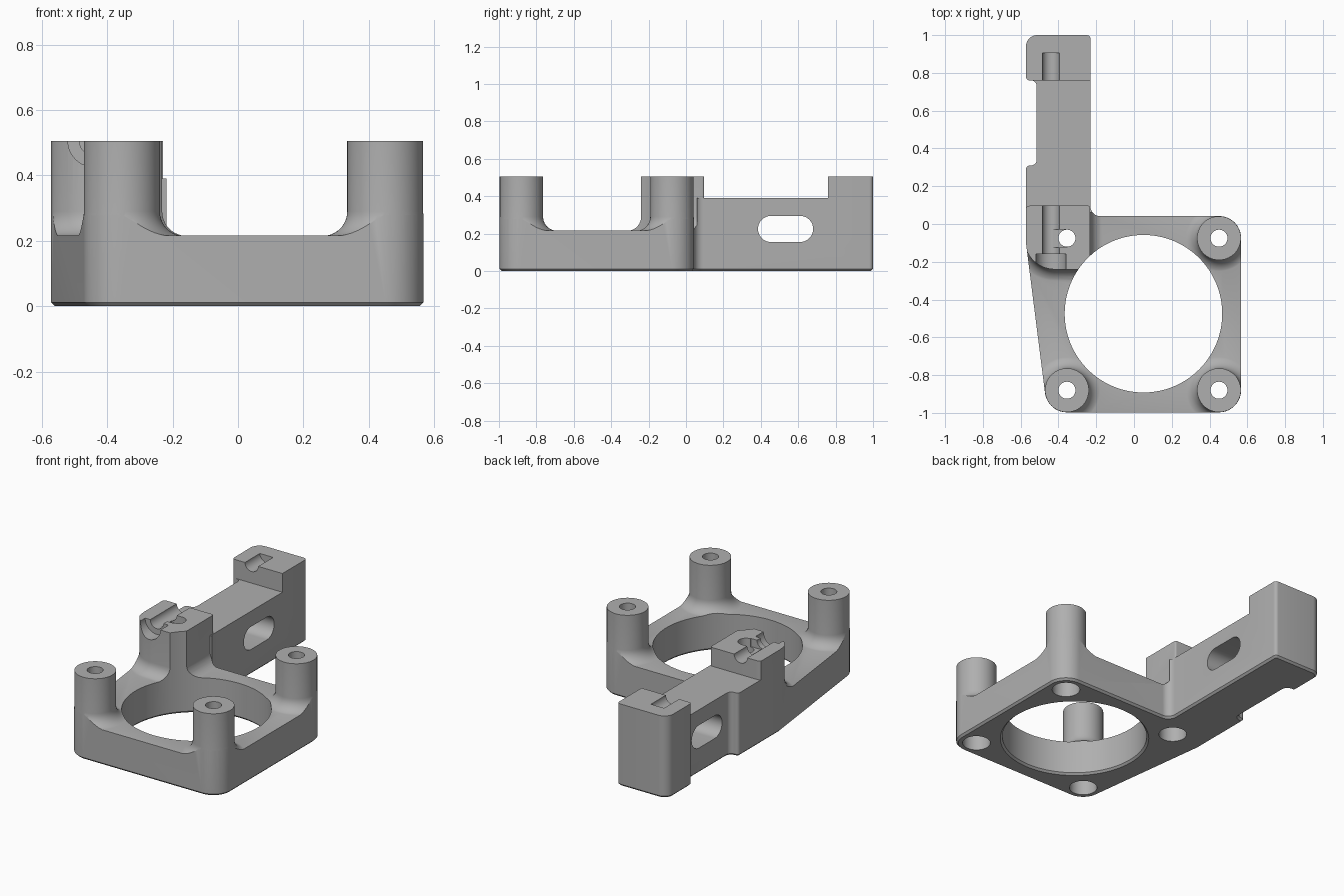
import bpy, bmesh
from math import sin, cos, pi, radians
from mathutils import Vector

cube = bpy.data.objects.get("Cube")
if cube:
    bpy.data.objects.remove(cube, do_unlink=True)

grey = bpy.data.materials.new("plain_grey")
grey.use_nodes = True
GREY = (0.43, 0.43, 0.43, 1)
grey.diffuse_color = GREY
grey.node_tree.nodes["Principled BSDF"].inputs["Base Color"].default_value = GREY


def arc(x, y, r, a0, a1, n=10):
    angles = [radians(a0 + (a1 - a0) * i / n) for i in range(n + 1)]
    return [Vector((x + r * cos(a), y + r * sin(a))) for a in angles]


def circle(x, y, r, n=64):
    return arc(x, y, r, 0, 360, n)[:-1]


def rect(x0, y0, x1, y1):
    return [Vector(p) for p in ((x0, y0), (x1, y0), (x1, y1), (x0, y1))]


def offset(points, d):
    """Move a counter-clockwise outline outward by d."""
    out = []
    for i, p in enumerate(points):
        e1 = (p - points[i - 1]).normalized()
        e2 = (points[(i + 1) % len(points)] - p).normalized()
        n1, n2 = Vector((e1.y, -e1.x)), Vector((e2.y, -e2.x))
        out.append(p + (n1 + n2) * (d / (1 + n1.dot(n2))))
    return out


def loft(name, outline, levels, axis="z"):
    """Stack copies of an outline at (height, outward offset) levels."""
    bm = bmesh.new()
    turn = {"z": lambda a, b, c: (a, b, c),
            "x": lambda a, b, c: (c, a, b),
            "y": lambda a, b, c: (b, c, a)}[axis]
    rings = [[bm.verts.new(turn(p.x, p.y, h)) for p in offset(outline, d)]
             for h, d in levels]
    n = len(outline)
    for low, high in zip(rings, rings[1:]):
        for i in range(n):
            j = (i + 1) % n
            bm.faces.new((low[i], low[j], high[j], high[i]))
    bm.faces.new(rings[0][::-1])
    bm.faces.new(rings[-1])
    mesh = bpy.data.meshes.new(name)
    bm.to_mesh(mesh)
    bm.free()
    mesh.materials.append(grey)
    ob = bpy.data.objects.new(name, mesh)
    bpy.context.collection.objects.link(ob)
    return ob


def combine(target, other, operation):
    mod = target.modifiers.new(operation, "BOOLEAN")
    mod.operation, mod.solver, mod.object = operation, "EXACT", other
    bpy.context.view_layer.objects.active = target
    bpy.ops.object.modifier_apply(modifier=mod.name)
    bpy.data.objects.remove(other, do_unlink=True)


TOP, PLATE, ARM, FLARE = 0.505, 0.217, 0.39, 0.075
BELOW, ABOVE = -0.1, 0.7
LEFT, RIGHT, FRONT, BACK = -0.355, 0.45, -0.88, -0.075   # post centres

# Plate level, with the arm and its far pad raised above it
body = loft("fan_bracket", rect(-0.8, -1.2, 0.8, 1.2), [(BELOW, 0), (PLATE, 0)])
combine(body, loft("arm", rect(-0.7, 0.06, -0.15, 1.1),
                   [(BELOW * 0.5, 0), (ARM, 0)]), "UNION")
combine(body, loft("far_pad", rect(-0.75, 0.76, -0.12, 1.15),
                   [(BELOW * 0.4, 0), (TOP, 0)]), "UNION")

# Posts and near pad, flared where they meet the plate
steps = 9
flared = [(BELOW * 0.7, FLARE)]
for k in range(steps + 1):
    a = pi / 2 * k / steps
    flared.append((PLATE - 0.002 + FLARE * (1 - cos(a)), FLARE * (1 - sin(a))))
flared.append((TOP, 0))
near_pad = (arc(-0.42, -0.08, 0.16, 180, 270, 14) + arc(-0.282, -0.19, 0.05, 270, 360)
            + arc(-0.242, 0.087, 0.01, 0, 90, 4) + arc(-0.55, 0.067, 0.03, 90, 180, 6))
combine(body, loft("near_pad", near_pad, flared), "UNION")
for x, y in ((LEFT, FRONT), (RIGHT, FRONT), (RIGHT, BACK)):
    combine(body, loft("post", circle(x, y, 0.116), flared), "UNION")

# Trim everything to the outer silhouette, chamfered at the bottom
R = 0.117
silhouette = (arc(RIGHT, FRONT, R, -90, 0, 16) + arc(RIGHT, BACK, R, 0, 90, 16)
              + arc(-0.18, 0.092, 0.05, -90, -180)
              + arc(-0.25, 0.98, 0.02, 0, 90, 5) + arc(-0.512, 0.94, 0.06, 90, 180)
              + arc(-0.552, 0.78, 0.02, 180, 270, 5) + arc(-0.545, 0.73, 0.03, 90, 0, 6)
              + arc(-0.545, 0.34, 0.03, 0, -90, 6) + arc(-0.552, 0.29, 0.02, 90, 180, 5)
              + [Vector((-0.572, -0.1))] + arc(LEFT, FRONT, R, 187, 270, 16)[:-1]
              + [Vector((LEFT, FRONT - R))])
EDGE = 0.012
combine(body, loft("silhouette", silhouette, [(0, -EDGE), (EDGE, 0), (ABOVE, 0)]),
        "INTERSECT")

# Large fan opening
combine(body, loft("opening", circle(0.05, -0.475, 0.417, 128),
                   [(-EDGE, 2 * EDGE), (EDGE, 0), (ABOVE, 0)]), "DIFFERENCE")

# Screw holes with wide recesses underneath
for x in (LEFT, RIGHT):
    for y in (FRONT, BACK):
        combine(body, loft("screw_hole", circle(x, y, 0.045, 40),
                           [(BELOW, 0.035), (0.15, 0.035), (0.1501, 0), (ABOVE, 0)]),
                "DIFFERENCE")

# Long slot through the arm
slot = arc(0.61, 0.225, 0.07, -90, 90, 20) + arc(0.455, 0.225, 0.07, 90, 270, 20)
combine(body, loft("slot", slot, [(-0.8, 0), (0.1, 0)], "x"), "DIFFERENCE")

# Rod grooves along the tops of the pads, and the small side notch
for r, y0, y1 in ((0.045, -0.17, 0.2), (0.08, -0.4, -0.16), (0.045, 0.7, 0.905)):
    combine(body, loft("groove", circle(TOP + 0.001, -0.44, r, 40),
                       [(y0, 0), (y1, 0)], "y"), "DIFFERENCE")
combine(body, loft("notch", rect(-0.43, -0.125, -0.355, -0.03),
                   [(0.455, 0), (ABOVE, 0)]), "DIFFERENCE")

bpy.ops.object.select_all(action="DESELECT")
body.select_set(True)
bpy.context.view_layer.objects.active = body
bpy.ops.object.shade_smooth_by_angle(angle=radians(30))
